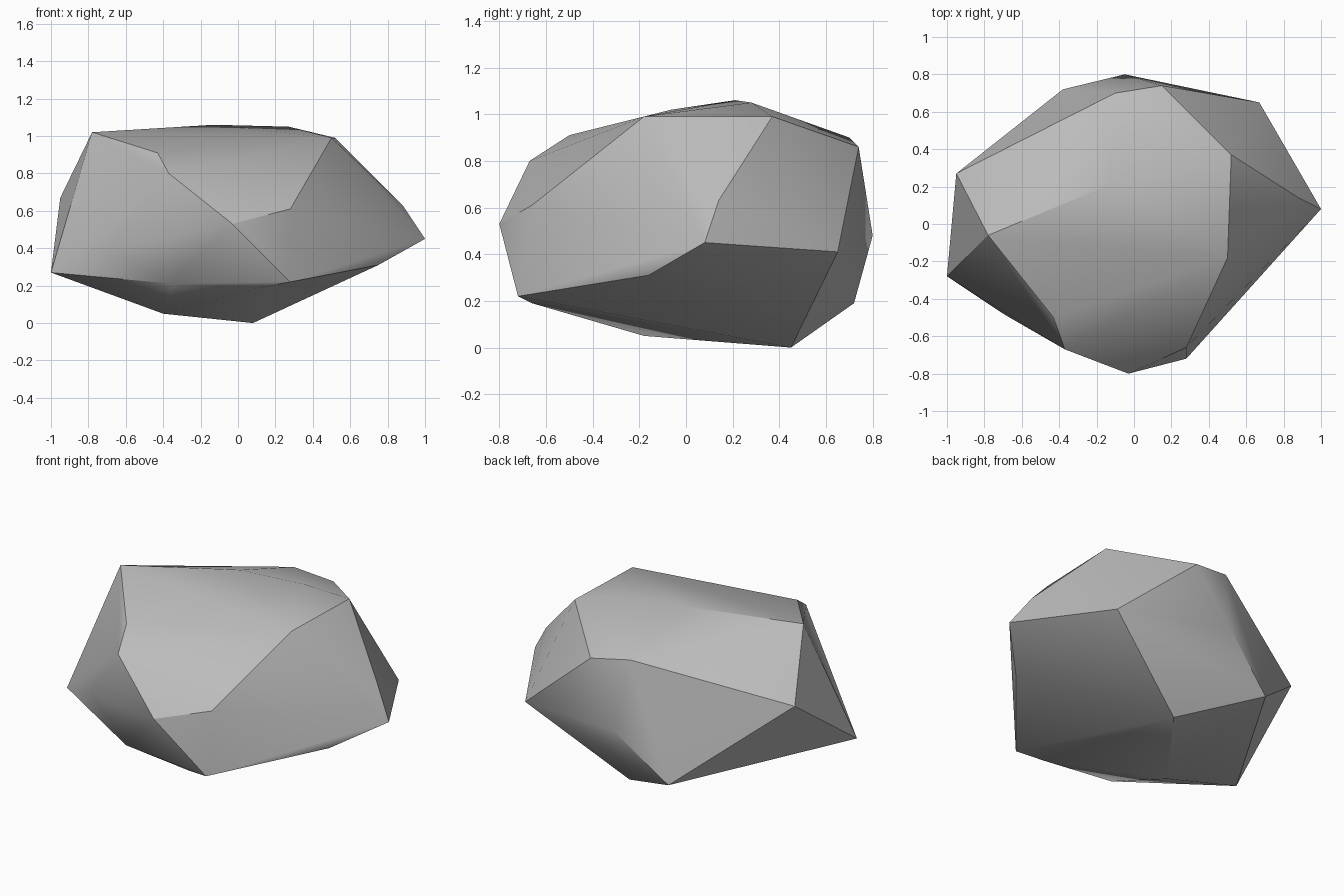
import bpy
import bmesh
import math

# Remove the default object only
default_cube = bpy.data.objects.get("Cube")
if default_cube:
    bpy.data.objects.remove(default_cube, do_unlink=True)


def make_material(name, colour):
    material = bpy.data.materials.new(name)
    material.use_nodes = True
    material.diffuse_color = colour
    shader = material.node_tree.nodes["Principled BSDF"]
    shader.inputs["Base Color"].default_value = colour
    shader.inputs["Roughness"].default_value = 0.9
    return material


def make_boulder(name, corner_groups, material):
    """Wrap a convex faceted skin around the chipped corners of a stone."""
    bm = bmesh.new()
    for group in corner_groups:
        for corner in group:
            bm.verts.new(corner)
    hull = bmesh.ops.convex_hull(bm, input=bm.verts[:])
    # Discard corners that ended up inside the skin
    buried = [v for v in bm.verts if not v.link_faces]
    bmesh.ops.delete(bm, geom=buried, context="VERTS")
    bmesh.ops.recalc_face_normals(bm, faces=bm.faces[:])
    mesh = bpy.data.meshes.new(name)
    bm.to_mesh(mesh)
    bm.free()
    mesh.materials.append(material)
    stone = bpy.data.objects.new(name, mesh)
    bpy.context.collection.objects.link(stone)
    return stone


# Gently sloping crown
crown = [
    (-.78, -.06, 1.02), (-.13, .21, 1.06), (.27, .28, 1.05),
    (.5, -.18, .99), (.52, .37, .99), (-.43, -.5, .91),
    (-.1, .7, .9), (.15, .74, .86), (-.37, -.67, .8),
]

# Widest band around the middle
girdle = [
    (-.95, .27, .67), (.88, .14, .63), (.28, -.66, .61),
    (-.03, -.8, .53), (-.05, .8, .48), (1, .08, .45),
    (.67, .65, .41), (-.7, -.48, .39), (-1, -.28, .27),
]

# Undercut base
base = [
    (.28, -.72, .22), (-.35, -.62, .21), (.12, -.66, .19),
    (-.38, .72, .19), (.75, -.16, .31), (-.4, -.18, .05),
    (.08, .45, 0),
]

stone_grey = make_material("stone grey", (.5, .5, .5, 1))
boulder = make_boulder("boulder", [crown, girdle, base], stone_grey)

# Soft shading over shallow folds, crisp edges at the main ridges
bpy.ops.object.select_all(action="DESELECT")
boulder.select_set(True)
bpy.context.view_layer.objects.active = boulder
bpy.ops.object.shade_smooth_by_angle(angle=math.radians(30))
